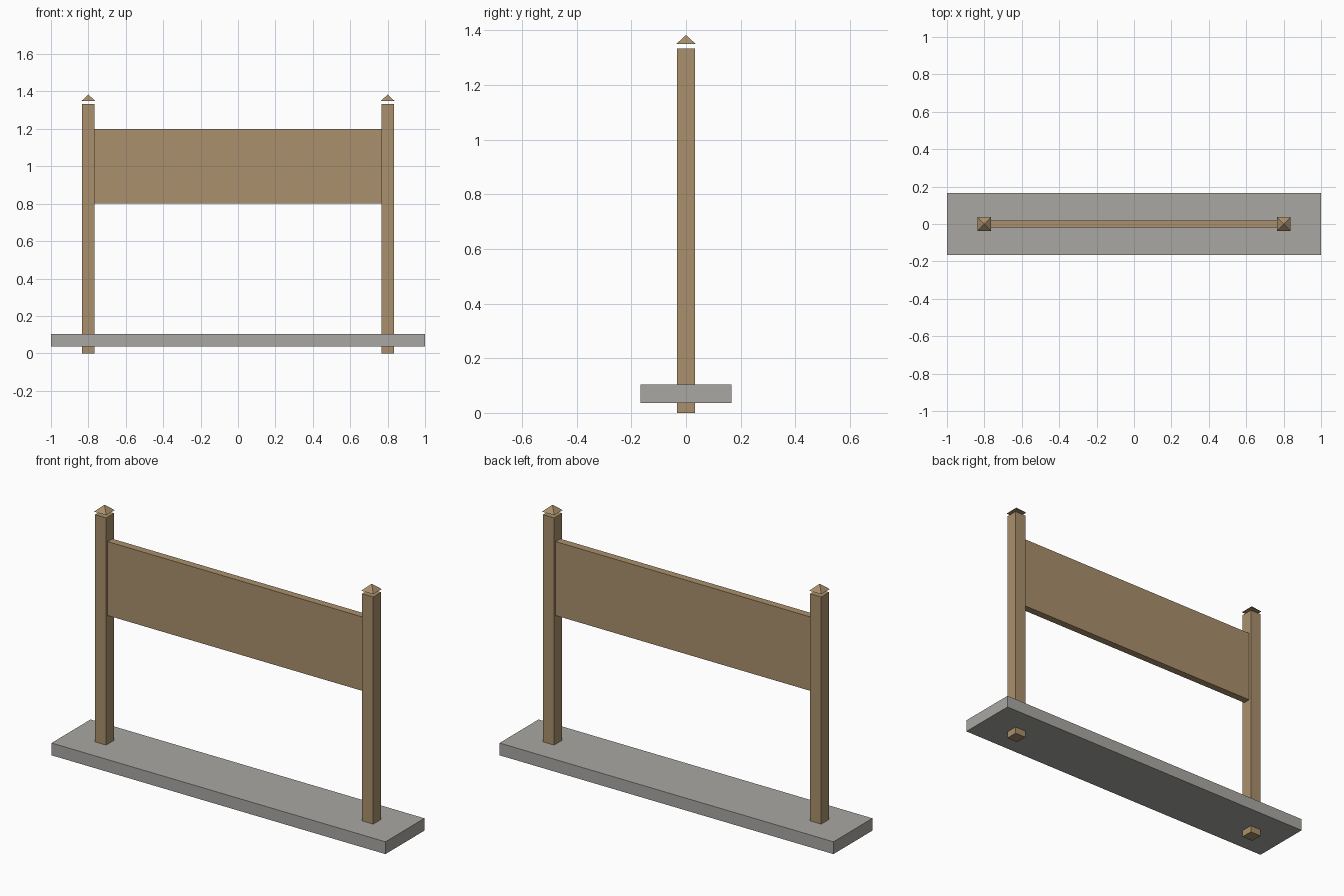
import bpy
import math

cube = bpy.data.objects.get("Cube")
if cube:
    bpy.data.objects.remove(cube, do_unlink=True)


def make_material(name, rgb):
    mat = bpy.data.materials.new(name)
    mat.use_nodes = True
    color = (*rgb, 1.0)
    mat.diffuse_color = color
    mat.node_tree.nodes["Principled BSDF"].inputs["Base Color"].default_value = color
    return mat


def finish(name, mat):
    obj = bpy.context.object
    obj.name = obj.data.name = name
    obj.data.materials.append(mat)
    bpy.ops.object.transform_apply(location=False, rotation=True, scale=True)
    return obj


def box(name, x, size, bottom, mat):
    """Box of the given size, centred on y, standing at height bottom."""
    bpy.ops.mesh.primitive_cube_add(size=1, location=(x, 0, bottom + size[2] / 2))
    bpy.context.object.scale = size
    return finish(name, mat)


wood = make_material("tan wood", (0.4, 0.28, 0.15))
stone = make_material("grey stone", (0.4, 0.39, 0.37))

POST_X = 0.8
POST_W = 0.0667
POST_TOP = 1.3333

# Base slab
box("base_slab", 0, (2.0, 0.3333, 0.0667), 0.0367, stone)

# Sign board spanning the gap between the posts
box("sign_board", 0, (2 * POST_X - POST_W, 0.04, 0.4), 0.8, wood)

# Posts running through the slab, each with a pyramid cap floating just above
for side, sign in (("left", 1), ("right", -1)):
    x = sign * POST_X
    box(f"{side}_post", x, (POST_W, POST_W, POST_TOP), 0, wood)
    bpy.ops.mesh.primitive_cone_add(
        vertices=4, radius1=0.0515, radius2=0, depth=0.0333,
        location=(x, 0, POST_TOP + 0.0333), rotation=(0, 0, math.pi / 4))
    finish(f"{side}_post_cap", wood)
